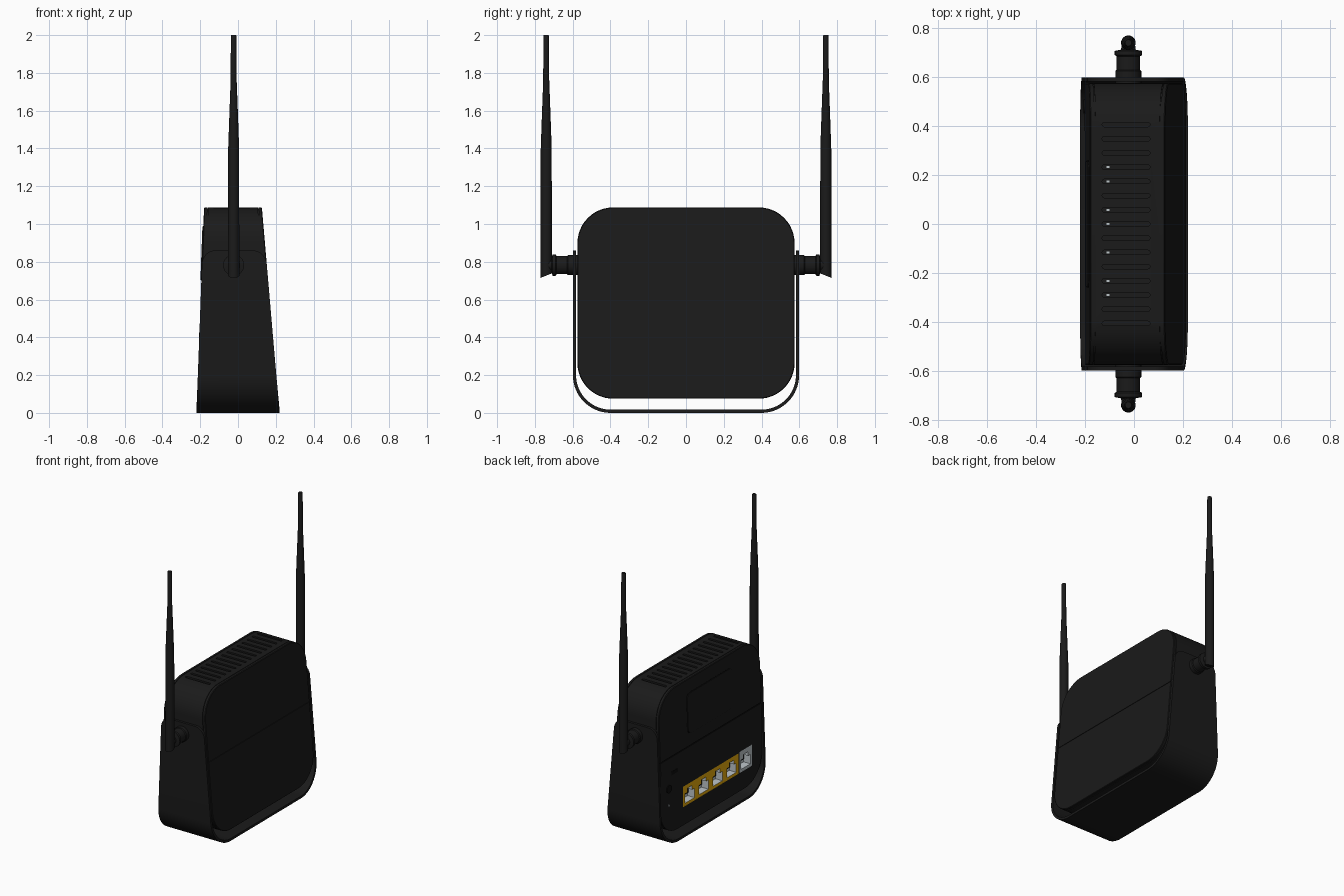
import bpy, bmesh
from math import sin, cos, pi

if "Cube" in bpy.data.objects:
    bpy.data.objects.remove(bpy.data.objects["Cube"])


def material(name, r, g, b):
    m = bpy.data.materials.new(name)
    m.use_nodes = True
    m.diffuse_color = (r, g, b, 1)
    node = next(n for n in m.node_tree.nodes if n.type == 'BSDF_PRINCIPLED')
    node.inputs["Base Color"].default_value = (r, g, b, 1)
    return m


PLASTIC = material("dark plastic", 0.0105, 0.0105, 0.0105)
BLACK = material("black recess", 0.004, 0.004, 0.004)
GOLD = material("amber port strip", 1.0, 0.52, 0.005)
GREY = material("light grey socket", 0.52, 0.57, 0.60)


# Tapered faces of the case: the broad faces lean inwards towards the top
def front_x(z):
    return 0.22 - 0.086 * z


def back_x(z):
    return -0.22 + 0.037 * z


# The lower back, which carries the ports, is upright
def bay_x(z):
    return -0.2


def finish(obj):
    bpy.ops.object.select_all(action='DESELECT')
    obj.select_set(True)
    bpy.context.view_layer.objects.active = obj
    bpy.ops.object.shade_smooth_by_angle(angle=0.6)


def loft(name, groups, mat):
    """Skin each group of rings into a closed tube; one object for all groups."""
    bm = bmesh.new()
    for rings in groups:
        rows = [[bm.verts.new(p) for p in ring] for ring in rings]
        n = len(rows[0])
        for a, b in zip(rows, rows[1:]):
            for i in range(n):
                j = (i + 1) % n
                bm.faces.new((a[i], a[j], b[j], b[i]))
        bm.faces.new(rows[0])
        bm.faces.new(rows[-1])
    bmesh.ops.recalc_face_normals(bm, faces=bm.faces)
    mesh = bpy.data.meshes.new(name)
    bm.to_mesh(mesh)
    bm.free()
    mesh.materials.append(mat)
    obj = bpy.data.objects.new(name, mesh)
    bpy.context.collection.objects.link(obj)
    finish(obj)
    return obj


def rounded(u0, u1, v0, v1, r, steps=12):
    """Rounded rectangle outline."""
    pts = []
    corners = [(u1 - r, v1 - r), (u0 + r, v1 - r), (u0 + r, v0 + r), (u1 - r, v0 + r)]
    for q, (cu, cv) in enumerate(corners):
        for k in range(steps + 1):
            a = (q + k / steps) * pi / 2
            pts.append((cu + r * cos(a), cv + r * sin(a)))
    return pts


def rect(u0, u1, v0, v1):
    return [(u1, v1), (u0, v1), (u0, v0), (u1, v0)]


def on_face(outline, side, depths):
    """Rings of a (y, z) outline at given offsets in x from a case face."""
    return [[(side(z) + d, y, z) for y, z in outline] for d in depths]


def cut(target, name, groups, mat):
    cutter = loft(name, groups, mat)
    cutter.hide_render = True
    mod = target.modifiers.new(name, 'BOOLEAN')
    mod.operation = 'DIFFERENCE'
    mod.solver = 'EXACT'
    mod.material_mode = 'TRANSFER'
    mod.object = cutter
    bpy.context.view_layer.objects.active = target
    bpy.ops.object.modifier_apply(modifier=mod.name)
    bpy.data.objects.remove(cutter)


# Case: one loft from back to front with a groove behind each face panel
def case_ring(side, d, inset):
    shape = rounded(-0.575 + inset, 0.575 - inset, 0.075 + inset, 1.088 - inset, 0.19 - inset)
    return on_face(shape, side, [d])[0]


steps = [(0, 0.004), (0.004, 0), (0.018, 0), (0.018, 0.005), (0.022, 0.005), (0.022, 0)]
rings = [case_ring(back_x, d, i) for d, i in steps]
rings += [case_ring(front_x, -d, i) for d, i in reversed(steps)]
case = loft("case", [rings], PLASTIC)

# Upright lower back, and horizontal seams across both broad faces
cut(case, "lower_back_cutter", [on_face(rect(-0.7, 0.7, 0, 0.614), bay_x, (-0.05, 0))], PLASTIC)
cut(case, "front_seam_cutter", [on_face(rect(-0.7, 0.7, 0.613, 0.617), front_x, (-0.004, 0.05))], PLASTIC)
cut(case, "back_seam_cutter", [on_face(rect(-0.7, 0.7, 0.612, 0.618), back_x, (-0.05, 0.006))], BLACK)

# Row of ventilation slots along the top, some with a status light inside
PITCH = 0.058
slots = []
for k in range(-7, 8):
    y = k * PITCH
    shape = rounded(-0.13, 0.065, y - 0.009, y + 0.009, 0.008, 4)
    slots.append([[(u, v, z) for u, v in shape] for z in (1.07, 1.15)])
cut(case, "vent_cutter", slots, PLASTIC)
loft("status_lights", [[[(u, v, z) for u, v in rect(-0.113, -0.1, k * PITCH - 0.004, k * PITCH + 0.004)]
                        for z in (1.068, 1.074)] for k in (-5, -4, -2, 0, 1, 3, 4)], GREY)

# Amber strip with four network sockets, and one separate grey socket
cut(case, "strip_cutter", [on_face(rect(-0.312, 0.32, 0.205, 0.352), bay_x, (-0.05, 0.001))], GOLD)
cut(case, "grey_panel_cutter", [on_face(rect(-0.465, -0.32, 0.205, 0.357), bay_x, (-0.05, 0.001))], GREY)


def socket(y):
    w, t = 0.053, 0.026
    return [(y - w, 0.225), (y + w, 0.225), (y + w, 0.292), (y + t, 0.292),
            (y + t, 0.322), (y - t, 0.322), (y - t, 0.292), (y - w, 0.292)]


centres = [0.242 - 0.158 * k for k in range(4)] + [-0.392]
cut(case, "socket_cutter", [on_face(socket(y), bay_x, (-0.05, 0.055)) for y in centres], GREY)
finish(case)
loft("socket_contacts", [on_face(rect(y - 0.048, y + 0.048, 0.25, 0.288), bay_x, (0.046, 0.054))
                         for y in centres], BLACK)

# Power button, reset hole, small switch mark and raised label panel on the back
loft("power_button", [on_face(rounded(0.452, 0.508, 0.37, 0.426, 0.027, 6), bay_x, (-0.006, 0.003))], BLACK)
loft("reset_hole", [on_face(rounded(0.473, 0.487, 0.273, 0.287, 0.006, 4), bay_x, (-0.002, 0.003))], GREY)
loft("switch_mark", [on_face(rect(0.38, 0.45, 0.485, 0.51), bay_x, (-0.002, 0.003))], BLACK)
loft("label_border", [on_face(rounded(-0.26, 0.26, 0.70, 0.99, 0.04, 5), back_x, (-0.001, 0.003))], BLACK)
loft("label_panel", [on_face(rounded(-0.256, 0.256, 0.704, 0.986, 0.037, 5), back_x, (-0.005, 0.003))], PLASTIC)

# U-shaped stand: rows of (outer point, inner point, corner trim)
W, T, R, TOP, CR = 0.599, 0.017, 0.2, 0.86, 0.07
half = []
for k in range(9):
    a = k / 8 * pi / 2
    z = TOP - CR + CR * cos(a)
    half.append(((W, z), (W - T, z), CR * (1 - sin(a)) * 0.95))
for k in range(17):
    a = k / 16 * pi / 2
    c, s = cos(a), sin(a)
    half.append(((W - R + R * c, R - R * s),
                 (W - R + (R - T) * c, R - (R - T) * s), 0))
rows = half + [((-o[0], o[1]), (-i[0], i[1]), t) for o, i, t in reversed(half)]
stand = []
for (yo, zo), (yi, zi), trim in rows:
    xf, xb = front_x(zo) - trim, back_x(zo) + trim
    stand.append([(xb, yo, zo), (xf, yo, zo), (xf, yi, zi), (xb, yi, zi)])
loft("stand", [stand], PLASTIC)

# Antennas with turned hinges, mirrored on both ends
AX, AY, HZ = -0.023, 0.74, 0.782
turn = [2 * pi * k / 24 for k in range(24)]
hinge_profile = [(0.57, 0.053), (0.625, 0.053), (0.63, 0.048), (0.685, 0.048),
                 (0.69, 0.056), (0.707, 0.056), (0.712, 0.03), (0.742, 0.026)]
mast_profile = [(0.715, 0.03), (0.75, 0.03), (1.4, 0.029),
                (1.6, 0.022), (1.76, 0.016), (1.995, 0.015), (2.0, 0.013)]
for side, s in (("left", 1), ("right", -1)):
    loft("antenna_hinge_" + side,
         [[[(AX + r * cos(a), s * y, HZ + r * sin(a)) for a in turn] for y, r in hinge_profile]], PLASTIC)
    # the foot of each mast is cut at a slant, lowest on the outside
    loft("antenna_mast_" + side,
         [[[(AX + r * cos(a), s * (AY + r * sin(a)),
             z + (0.012 * (1 - sin(a)) if z < 0.73 else 0)) for a in turn]
           for z, r in mast_profile]], PLASTIC)
